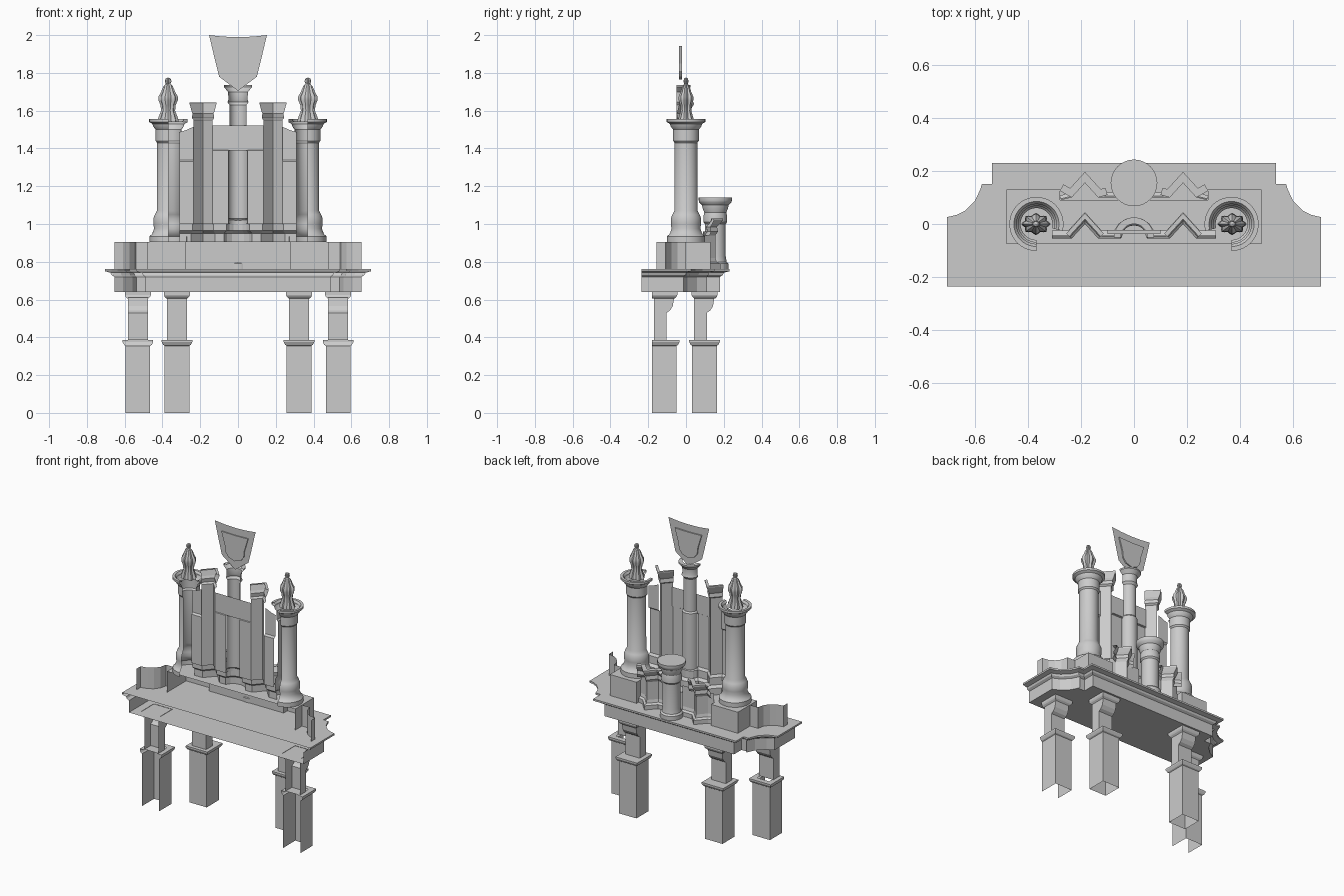
import bpy, bmesh, math
from mathutils import Vector

if "Cube" in bpy.data.objects:
    bpy.data.objects.remove(bpy.data.objects["Cube"])


def finish(name, verts, faces, smooth=False):
    me = bpy.data.meshes.new(name)
    me.from_pydata(verts, [], faces)
    me.update()
    ob = bpy.data.objects.new(name, me)
    bpy.context.collection.objects.link(ob)
    if smooth:
        bpy.context.view_layer.objects.active = ob
        ob.select_set(True)
        bpy.ops.object.shade_smooth_by_angle(angle=math.radians(35))
        ob.select_set(False)
    return ob


def flip(path):
    return [(-x, y) for x, y in reversed(path)]


def both(path):
    return path + flip(path)


def sweep(name, path, profile, closed=False, top=False, bottom=False):
    """Run an (offset, z) moulding along a plan path; outward is to its left."""
    P = [Vector(p) for p in path]
    n = len(P)
    segs = [(P[(i + 1) % n] - P[i]).normalized() for i in range(n)]
    norm = [Vector((-d.y, d.x)) for d in segs]
    verts, faces = [], []
    for i in range(n):
        a = norm[i - 1] if (closed or i > 0) else norm[i]
        b = norm[i] if (closed or i < n - 1) else norm[i - 1]
        m = (a + b).normalized()
        m /= max(m.dot(b), 0.5)
        verts += [(P[i].x + m.x * o, P[i].y + m.y * o, z) for o, z in profile]
    k = len(profile)
    for i in range(n if closed else n - 1):
        j = (i + 1) % n
        faces += [(i * k + q, i * k + q + 1, j * k + q + 1, j * k + q) for q in range(k - 1)]
    if top:
        faces.append([i * k + k - 1 for i in reversed(range(n))])
    if bottom:
        faces.append([i * k for i in range(n)])
    return finish(name, verts, faces)


def lathe(name, cx, cy, profile, a0=0, a1=360, n=32, sy=1.0, lobes=0.0):
    full = a1 - a0 >= 360
    cols = n if full else n + 1
    k = len(profile)
    verts, faces = [], []
    for i in range(cols):
        a = math.radians(a0 + (a1 - a0) * i / n)
        f = 1 + lobes * math.cos(8 * a)
        verts += [(cx + r * f * math.cos(a), cy + r * f * sy * math.sin(a), z) for r, z in profile]
    for i in range(n):
        j = (i + 1) % cols
        faces += [(i * k + q, j * k + q, j * k + q + 1, i * k + q + 1) for q in range(k - 1)]
    return finish(name, verts, faces, True)


# Legs: hollow pedestals with a corbelled post; the front pair is open to the front
def leg(name, cx, cy, open_front):
    h = 0.065
    rect = [(cx - h, cy - h), (cx - h, cy + h), (cx + h, cy + h), (cx + h, cy - h)]
    c = not open_front
    sweep(name + "_pedestal", rect, [(0, 0), (0, .355), (.008, .36), (.016, .375),
                                     (.016, .385), (-.02, .385)], c, top=c)
    sweep(name + "_capital", rect, [(-.01, .605), (0, .615), (.004, .625), (.004, .642)], c)
    side = [(-.055, .385), (.012, .385), (.012, .53), (.03, .542), (.045, .565), (.052, .61), (-.055, .61)]
    n = len(side)
    verts = [(cx + s * .053, cy + y, z) for s in (-1, 1) for y, z in side]
    faces = [list(reversed(range(n))), list(range(n, 2 * n))]
    faces += [(i, i + 1, n + i + 1, n + i) for i in range(n - 1)]
    if not open_front:
        faces.append((n - 1, 0, n, 2 * n - 1))
    finish(name + "_post", verts, faces)


for s in (-1, 1):
    leg("front_leg", s * .53, -.115, True)
    leg("back_leg", s * .323, .098, False)

# Balcony platform, open towards the front
deck = both([(-.705, -.235), (-.705, .026), (-.67, .034), (-.638, .05), (-.6, .087),
             (-.58, .13), (-.574, .15), (-.536, .15), (-.536, .23)])
sweep("platform", deck, [(-.05, .64), (-.05, .72), (-.035, .73), (-.03, .742), (0, .75), (0, .762)],
      top=True, bottom=True)

# Balcony parapet with concave corners, and the case plinth
corner = [(-.655, -.155), (-.655, -.108), (-.61, -.1), (-.575, -.078), (-.55, -.045), (-.54, 0), (-.48, 0)]
for path in (corner, flip(corner)):
    sweep("parapet", path, [(0, .76), (0, .905)])
sweep("plinth", both([(-.48, -.075), (-.48, .13), (-.28, .13), (-.28, .09)]),
      [(0, .76), (0, .905)], top=True)

# Large corner pipe towers, three-quarter round, each with a finial figure
tower = [(.1, .905), (.1, .935), (.087, .947), (.076, .975), (.08, 1.0), (.08, 1.03), (.072, 1.05),
         (.061, 1.07), (.06, 1.43), (.068, 1.44), (.068, 1.5), (.08, 1.515), (.085, 1.53),
         (.102, 1.54), (.102, 1.555), (.085, 1.555), (.075, 1.54)]
figure = [(.05, 1.54), (.047, 1.56), (.033, 1.6), (.036, 1.63), (.046, 1.655), (.046, 1.675), (.035, 1.695),
          (.022, 1.73), (.011, 1.742), (.016, 1.755), (.012, 1.77), (0, 1.775)]
for s in (-1, 1):
    a = (-15, 270) if s < 0 else (-90, 195)
    lathe("corner_tower", s * .368, .0, tower, *a)
    lathe("finial_figure", s * .37, .0, figure, sy=.75, lobes=.12)

# Main case: base moulding, panels, pointed towers
arc = [(-.05 * math.cos(t * math.pi / 8), -.055 + .05 * math.sin(t * math.pi / 8)) for t in range(5)]
arc_full = arc + flip(arc)[1:]
left = [(-.31, -.055), (-.235, -.055), (-.185, 0), (-.135, -.055)]
sweep("case_base", left + arc_full + flip(left),
      [(.03, .905), (.03, .95), (.012, .965), (.012, 1.015), (0, 1.03)])
chevron = left[1:]
wing = left[:2]
mid = [(-.135, -.055), (-.05, -.055)]
for f in (lambda p: p, flip):
    sweep("pointed_tower", f(chevron), [(0, 1.0), (0, 1.55), (.012, 1.56), (.008, 1.585),
                                        (.016, 1.6), (.028, 1.635), (.028, 1.642), (.012, 1.642)])
    sweep("wing_panel", f(wing), [(0, 1.0), (0, 1.33), (.012, 1.34), (.012, 1.485)])
    sweep("middle_panel", f(mid), [(0, 1.0), (0, 1.39), (.01, 1.395)])
for s in (-1, 1):
    finish("wing_crest", [(s * .315, -.043, 1.485), (s * .235, -.043, 1.485),
                          (s * .235, -.043, 1.515), (s * .28, -.043, 1.495)], [(0, 1, 2, 3)])
sweep("middle_band", [(-.14, -.05), (.14, -.05)], [(0, 1.39), (0, 1.522)])

# Central half-round tower
lathe("central_tower", 0, -.05, [(.053, 1.0), (.053, 1.4), (.045, 1.41), (.045, 1.63), (.056, 1.645), (.05, 1.66),
                                 (.053, 1.7), (.066, 1.715), (.075, 1.725), (.075, 1.735), (.05, 1.735)], 0, 180, 20)


# Crowning shield plate with a raised inner panel
def plate(name, half, y0, y1):
    pts = half + [(-x, z) for x, z in reversed(half) if x != 0]
    n = len(pts)
    if y0 == y1:
        return finish(name, [(x, y0, z) for x, z in pts], [range(n)])
    verts = [(x, y, z) for y in (y0, y1) for x, z in pts]
    faces = [range(n), range(2 * n - 1, n - 1, -1)]
    faces += [(i, n + i, n + (i + 1) % n, (i + 1) % n) for i in range(n)]
    finish(name, verts, faces)


plate("shield_plate", [(0, 1.705), (.06, 1.75), (.1, 1.78), (.12, 1.86), (.153, 2.0),
                       (.08, 1.992), (0, 1.989)], -.03, -.03)
plate("shield_panel", [(0, 1.765), (.045, 1.78), (.068, 1.81), (.072, 1.85), (.1, 1.943), (0, 1.94)], -.037, -.022)

# Small balcony case at the back: round centre tower, pointed towers and panels
lathe("small_round_tower", 0, .155, [(.07, .76), (.07, .79), (.06, .8), (.055, .83), (.055, 1.0), (.063, 1.01),
                                     (.063, 1.04), (.058, 1.06), (.068, 1.085), (.07, 1.1), (.085, 1.115),
                                     (.088, 1.125), (.088, 1.14), (0, 1.14)])
small = [(-.275, .09), (-.235, .1), (-.185, .155), (-.135, .1), (-.045, .1)]
cap = [(-.28, .125), (-.235, .1), (-.185, .155), (-.135, .1), (-.1, .11)]
for f in (lambda p: p, flip):
    sweep("small_case", f(small), [(.018, .76), (.018, .79), (.005, .8), (0, .82), (0, .96)])
    sweep("small_pointed_tower", f(cap), [(0, .94), (.01, .96), (.006, .985), (.016, 1.0),
                                          (.028, 1.02), (.028, 1.03), (0, 1.03)])
